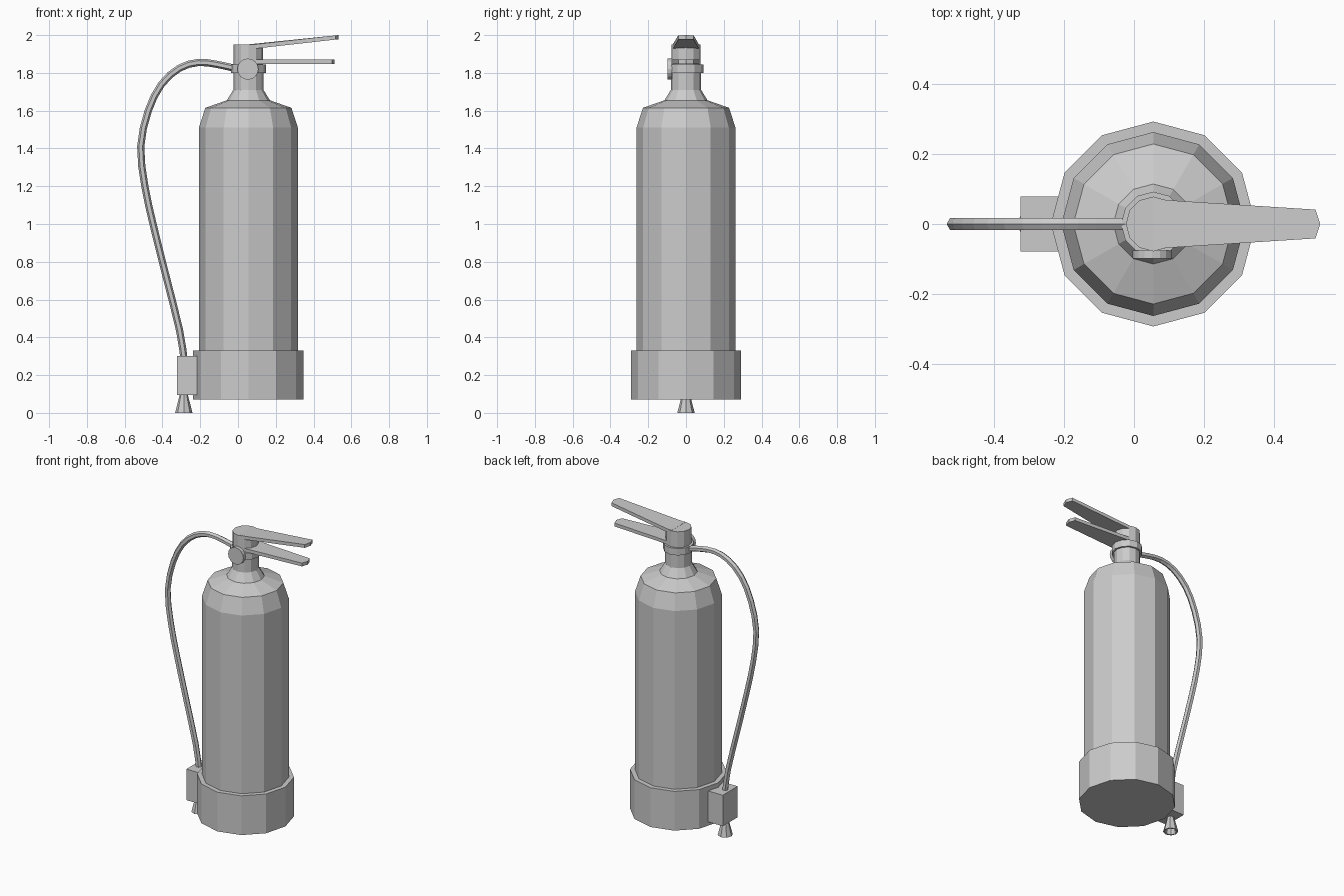
import bpy, bmesh, math
from mathutils import Vector

if "Cube" in bpy.data.objects:
    bpy.data.objects.remove(bpy.data.objects["Cube"])

CX = 0.055  # axis of the cylinder

grey = bpy.data.materials.new("plain grey")
grey.diffuse_color = (0.6, 0.6, 0.6, 1)
grey.use_nodes = True
grey.node_tree.nodes["Principled BSDF"].inputs["Base Color"].default_value = grey.diffuse_color


def finish(name, bm):
    bmesh.ops.remove_doubles(bm, verts=bm.verts, dist=1e-5)
    bmesh.ops.recalc_face_normals(bm, faces=bm.faces)
    me = bpy.data.meshes.new(name)
    bm.to_mesh(me)
    bm.free()
    me.materials.append(grey)
    ob = bpy.data.objects.new(name, me)
    bpy.context.collection.objects.link(ob)
    return ob


def skin(name, rings, caps=(False, False)):
    """Join equal-length rings of points with quads."""
    bm = bmesh.new()
    rows = [[bm.verts.new(p) for p in r] for r in rings]
    n = len(rows[0])
    for a, b in zip(rows, rows[1:]):
        for i in range(n):
            j = (i + 1) % n
            bm.faces.new((a[i], a[j], b[j], b[i]))
    for row, cap in ((rows[0], caps[0]), (rows[-1], caps[1])):
        if cap:
            bm.faces.new(row)
    return finish(name, bm)


def lathe(name, profile, sides=12, cx=CX, caps=(False, False)):
    rings = [[(cx + r * math.cos(math.tau * i / sides), r * math.sin(math.tau * i / sides), z)
              for i in range(sides)] for r, z in profile]
    return skin(name, rings, caps)


def lever(name, z_base, z_tip, x_tip, thick):
    """Tapered plate from the valve head to a blunt pointed tip."""
    outline = [(CX + 0.0, 0.07), (CX + 0.04, 0.068), (x_tip - 0.014, 0.041), (x_tip, 0)]
    outline += [(x, -y) for x, y in reversed(outline[:3])]

    def ring(dz):
        pts = []
        for x, y in outline:
            t = max(0, (x - CX - 0.04) / (x_tip - CX - 0.04))
            pts.append((x, y, z_base + t * (z_tip - z_base) - dz))
        return pts
    return skin(name, [ring(thick), ring(0)], (True, True))


# Tank with shoulder and neck, and the base band
lathe("tank", [(0.262, 0.33), (0.262, 1.51), (0.228, 1.615), (0.114, 1.655), (0.08, 1.71), (0.08, 1.80)])
lathe("base_band", [(0.292, 0.07), (0.292, 0.33), (0.262, 0.33)], caps=(True, False))

# Valve collar and head
lathe("valve_collar", [(0.08, 1.80), (0.092, 1.80), (0.092, 1.845), (0.078, 1.845)])
lathe("valve_head", [(0.078, 1.845), (0.078, 1.95)], caps=(False, True))

# Squeeze lever and carrying handle
lever("squeeze_lever", 1.951, 2.0, 0.531, 0.022)
lever("carry_handle", 1.87, 1.87, 0.511, 0.022)

# Pressure gauge on the front
skin("pressure_gauge", [[(0.052 + 0.056 * math.cos(math.tau * i / 16), y,
                          1.82 + 0.056 * math.sin(math.tau * i / 16)) for i in range(16)]
                        for y in (-0.075, -0.098)], (True, True))

# Hose: hexagonal tube swept along a smooth path
path = [Vector((x, 0, z)) for x, z in (
    (0.0, 1.82), (-0.11, 1.845), (-0.21, 1.855), (-0.31, 1.825), (-0.405, 1.74), (-0.475, 1.60),
    (-0.515, 1.41), (-0.493, 1.20), (-0.445, 0.98), (-0.38, 0.72), (-0.31, 0.44), (-0.285, 0.28))]
pts = []
for i in range(len(path) - 1):
    p0, p1, p2, p3 = path[max(i - 1, 0)], path[i], path[i + 1], path[min(i + 2, len(path) - 1)]
    for t in (0, 0.5):
        pts.append(0.5 * (2 * p1 + (p2 - p0) * t + (2 * p0 - 5 * p1 + 4 * p2 - p3) * t * t
                          + (3 * p1 - p0 - 3 * p2 + p3) * t ** 3))
pts.append(path[-1])
rings = []
for i, p in enumerate(pts):
    d = (pts[min(i + 1, len(pts) - 1)] - pts[max(i - 1, 0)]).normalized()
    n = Vector((-d.z, 0, d.x))
    rings.append([p + 0.019 * (n * math.cos(math.tau * k / 6) + Vector((0, 1, 0)) * math.sin(math.tau * k / 6))
                  for k in range(6)])
skin("hose", rings, (True, True))

# Clip block that holds the nozzle against the band
skin("nozzle_clip", [[(-0.324, -0.078, z), (-0.215, -0.078, z), (-0.215, 0.078, z), (-0.324, 0.078, z)]
                     for z in (0.095, 0.30)], (True, True))

# Flared hollow nozzle
lathe("nozzle", [(0.021, 0.11), (0.023, 0.09), (0.046, 0.0), (0.037, 0.0), (0.016, 0.085)],
      sides=8, cx=-0.287, caps=(False, True))
